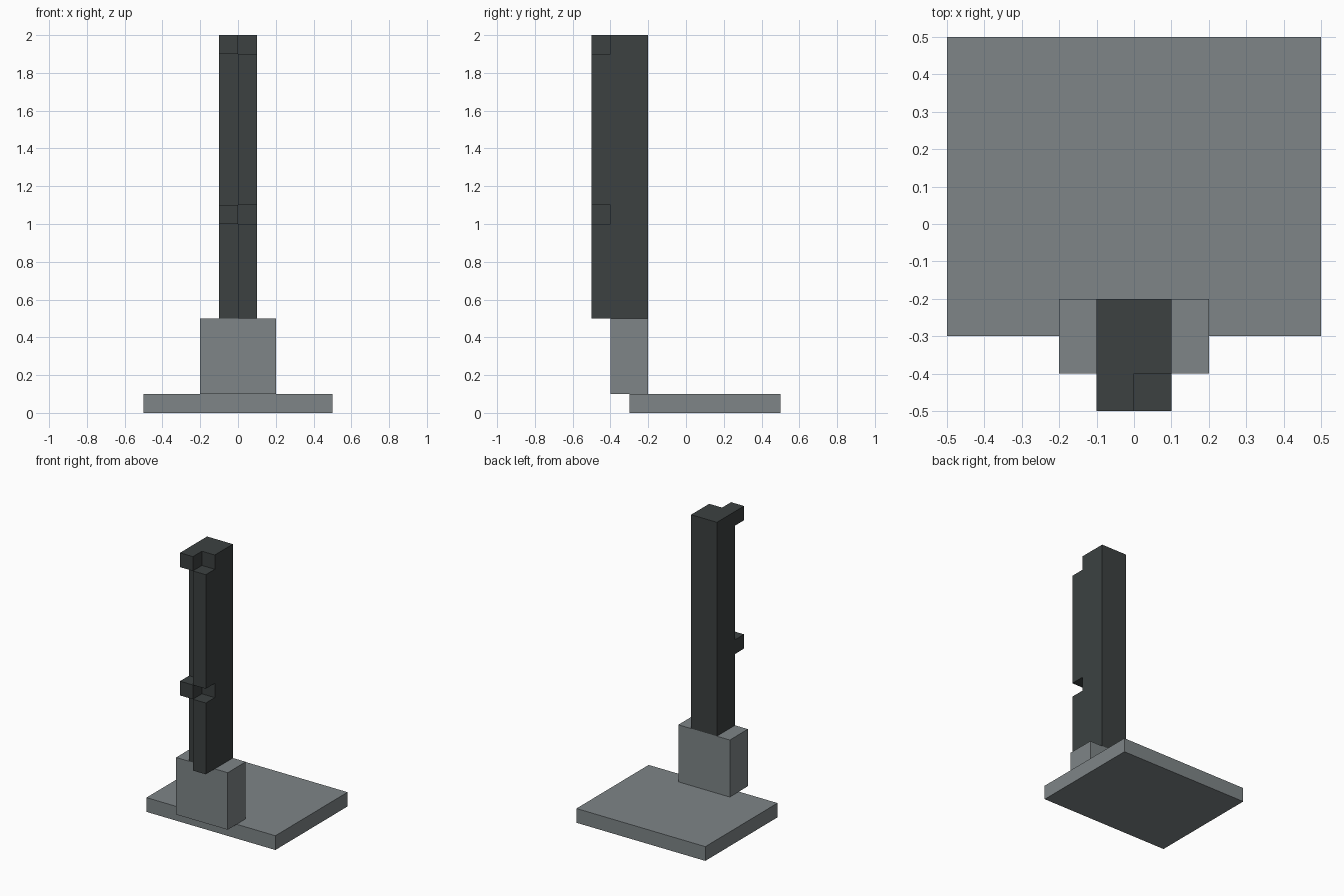
import bpy
import bmesh
from mathutils import Matrix, Vector

if "Cube" in bpy.data.objects:
    bpy.data.objects.remove(bpy.data.objects["Cube"])


def material(name, rgb):
    m = bpy.data.materials.new(name)
    m.diffuse_color = (*rgb, 1.0)
    m.use_nodes = True
    m.node_tree.nodes["Principled BSDF"].inputs["Base Color"].default_value = m.diffuse_color
    return m


def box(name, x, y, z, mat):
    """Axis-aligned box from (min, max) ranges."""
    lo, hi = Vector((x[0], y[0], z[0])), Vector((x[1], y[1], z[1]))
    bm = bmesh.new()
    bmesh.ops.create_cube(bm, size=1.0, matrix=Matrix.Translation((lo + hi) / 2)
                          @ Matrix.Diagonal((*(hi - lo), 1.0)))
    me = bpy.data.meshes.new(name)
    bm.to_mesh(me)
    bm.free()
    me.materials.append(mat)
    ob = bpy.data.objects.new(name, me)
    bpy.context.collection.objects.link(ob)
    return ob


light = material("light_grey", (0.21, 0.235, 0.245))
dark = material("dark_grey", (0.045, 0.053, 0.053))

# Foot plate and the block that carries the post
box("foot_plate", (-0.5, 0.5), (-0.3, 0.5), (0.0, 0.1), light)
box("support_block", (-0.2, 0.2), (-0.4, -0.2), (0.1, 0.5), light)

# Upright post
box("post", (-0.1, 0.1), (-0.4, -0.2), (0.5, 2.0), dark)

# Right-hand front rib, interrupted by notches
for name, z in (("lower_rib", (0.5, 1.0)), ("upper_rib", (1.1, 1.9))):
    box(name, (0.0, 0.1), (-0.5, -0.4), z, dark)

# Left-hand front lugs, level with the notches
for name, z in (("lower_lug", (1.0, 1.1)), ("upper_lug", (1.9, 2.0))):
    box(name, (-0.1, 0.0), (-0.5, -0.4), z, dark)
